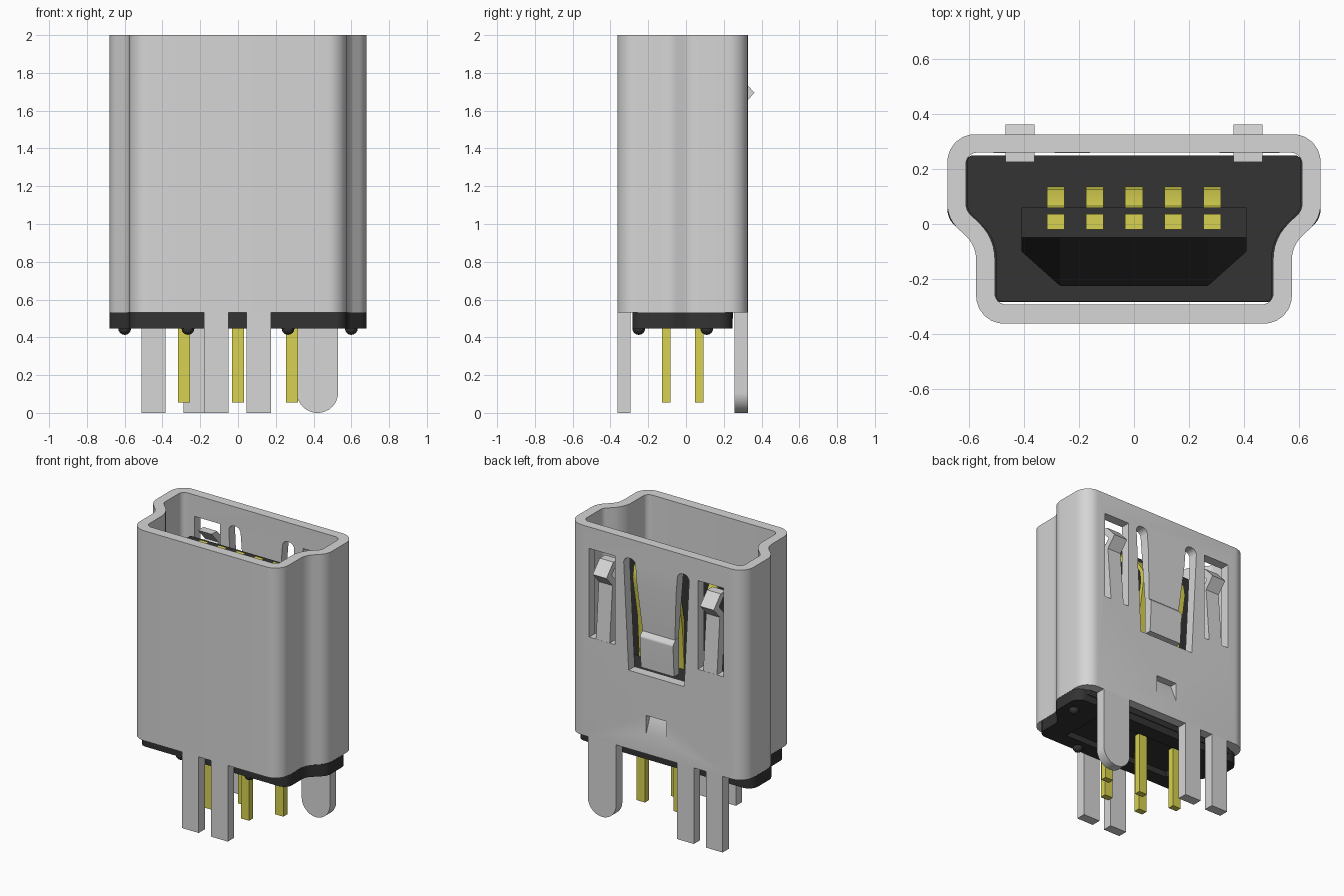
import bpy, bmesh, math
from mathutils import Vector

cube = bpy.data.objects.get("Cube")
if cube:
    bpy.data.objects.remove(cube, do_unlink=True)


def material(name, r, g, b):
    m = bpy.data.materials.new(name)
    m.use_nodes = True
    m.diffuse_color = (r, g, b, 1)
    m.node_tree.nodes["Principled BSDF"].inputs["Base Color"].default_value = (r, g, b, 1)
    return m


STEEL = material("steel grey", 0.67, 0.67, 0.67)
BLACK = material("black plastic", 0.033, 0.033, 0.033)
GOLD = material("contact gold", 0.68, 0.64, 0.08)


def rounded(corners, steps=6):
    """Outline from (u, v, radius) corners, with each corner filleted."""
    out = []
    for i, (u, v, r) in enumerate(corners):
        p = Vector((u, v))
        a = (Vector(corners[i - 1][:2]) - p).normalized()
        b = (Vector(corners[(i + 1) % len(corners)][:2]) - p).normalized()
        if r == 0:
            out.append(p)
            continue
        half = a.angle(b) / 2
        centre = p + (a + b).normalized() * (r / math.sin(half))
        t = r / math.tan(half)
        start, end = p + a * t - centre, p + b * t - centre
        for k in range(steps + 1):
            out.append(centre + start.lerp(end, k / steps).normalized() * r)
    return out


def mirrored(half):
    """Close a right-hand half outline by mirroring it in u."""
    return half + [(-c[0],) + tuple(c[1:]) for c in reversed(half)]


AXES = {"x": lambda u, v, w: (w, u, v), "y": lambda u, v, w: (u, w, v), "z": lambda u, v, w: (u, v, w)}


def finish(name, bm, mat):
    bmesh.ops.recalc_face_normals(bm, faces=bm.faces)
    me = bpy.data.meshes.new(name)
    bm.to_mesh(me)
    bm.free()
    ob = bpy.data.objects.new(name, me)
    bpy.context.collection.objects.link(ob)
    me.materials.append(mat)
    return ob


def loft(name, low, high, axis, lo, hi, mat):
    bm = bmesh.new()
    a = [bm.verts.new(AXES[axis](p[0], p[1], lo)) for p in low]
    b = [bm.verts.new(AXES[axis](p[0], p[1], hi)) for p in high]
    bm.faces.new(a)
    bm.faces.new(b)
    for i in range(len(a)):
        bm.faces.new((a[i - 1], a[i], b[i], b[i - 1]))
    return finish(name, bm, mat)


def prism(name, pts, axis, lo, hi, mat=STEEL):
    return loft(name, pts, pts, axis, lo, hi, mat)


def box(name, x0, x1, y0, y1, z0, z1, mat=STEEL):
    return prism(name, [(x0, y0), (x1, y0), (x1, y1), (x0, y1)], "z", z0, z1, mat)


def band(path, t):
    """Thicken a (y, z) path towards -y."""
    return path + [(y - t, z) for y, z in reversed(path)]


def activate(ob):
    bpy.ops.object.select_all(action="DESELECT")
    ob.select_set(True)
    bpy.context.view_layer.objects.active = ob


def cut(ob, *cutters):
    activate(ob)
    for c in cutters:
        c.hide_render = True
        mod = ob.modifiers.new("cut", "BOOLEAN")
        mod.operation, mod.solver, mod.object = "DIFFERENCE", "EXACT", c
        bpy.ops.object.modifier_apply(modifier=mod.name)
        bpy.data.objects.remove(c, do_unlink=True)


def smooth(ob):
    activate(ob)
    bpy.ops.object.shade_smooth_by_angle(angle=math.radians(30))


# Metal shell: hollow waisted tube
FRONT, BACK, INNER = -0.363, 0.327, 0.26
outer = rounded(mirrored([(0.575, FRONT, 0.1), (0.575, -0.08, 0.12), (0.68, 0.02, 0.12), (0.68, BACK, 0.1)]))
inner = rounded(mirrored([(0.507, -0.293, 0.04), (0.507, -0.052, 0.18), (0.612, 0.05, 0.05), (0.612, INNER, 0.04)]))
shell = prism("shell", outer, "z", 0.532, 2)
cut(shell, prism("bore", inner, "z", 0.4, 2.2))

# Shell openings: side spring windows, central latch cut, sloped dimple
for s in (-1, 1):
    cut(shell, box("window", s * 0.42 - 0.1, s * 0.42 + 0.1, 0.2, 0.4, 1.23, 1.85))
latch = rounded(mirrored([(0.125, 1.37, 0), (0.165, 1.865, 0.04), (0.255, 1.865, 0.04), (0.215, 1.08, 0)]))
cut(shell,
    prism("latch_cut", latch, "y", 0.2, 0.4),
    prism("latch_slope", [(BACK + 0.01, 1.7), (BACK, 1.7), (0.3, 1.36), (BACK + 0.01, 1.36)], "x", -0.16, 0.16),
    prism("dimple", [(BACK + 0.01, 0.67), (BACK, 0.67), (0.275, 0.8), (BACK + 0.01, 0.8)], "x", -0.08, 0.08))
smooth(shell)

# Latch lip at the end of the central tab
lip = rounded([(0.262, 1.12, 0), (0.315, 1.12, 0), (BACK, 1.34, 0.02), (0.3, 1.37, 0.01), (0.262, 1.38, 0)])
smooth(prism("latch_lip", lip, "x", -0.128, 0.128))

# Side springs with outward peaks
spring = band([(BACK, 1.22), (0.295, 1.62), (0.362, 1.695), (0.285, 1.78)], 0.06)
for s, side in ((-1, "right"), (1, "left")):
    prism(side + "_spring", spring, "x", s * 0.415 - 0.053, s * 0.415 + 0.053)

# Shell legs and round-ended tab
for i, x in enumerate((-0.115, 0.11)):
    box(f"front_leg_{i + 1}", x - 0.065, x + 0.065, FRONT, -0.295, 0, 0.54)
for i, x in enumerate((-0.448, -0.225)):
    box(f"back_leg_{i + 1}", x - 0.064, x + 0.064, 0.258, BACK, 0, 0.54)
tab = rounded([(0.312, 0.54, 0), (0.312, 0, 0.108), (0.53, 0, 0.108), (0.53, 0.54, 0)], 10)
smooth(prism("round_tab", tab, "y", 0.258, BACK))

# Plastic insert and base flange with an underside pocket
insert = rounded(mirrored([(0.502, -0.282, 0.02), (0.502, -0.055, 0.17), (0.607, 0.05, 0.05), (0.607, 0.25, 0.02)]))
smooth(prism("insert", insert, "z", 0.5, 1.05, BLACK))
flange = rounded(mirrored([(0.575, -0.284, 0.06), (0.575, -0.08, 0.08), (0.68, 0.02, 0.08), (0.68, 0.245, 0.07)]))
base = prism("base", flange, "z", 0.448, 0.531, BLACK)
cut(base, box("pocket", -0.42, 0.42, -0.18, 0.14, 0.4, 0.49))
smooth(base)

# Standoff domes under the base
for i, (x, y) in enumerate(((-0.6, 0.11), (0.6, 0.11), (-0.265, -0.25), (0.265, -0.25))):
    bpy.ops.mesh.primitive_uv_sphere_add(segments=16, ring_count=8, radius=0.034, location=(x, y, 0.447))
    dome = bpy.context.object
    dome.name = f"standoff_{i + 1}"
    dome.data.materials.append(BLACK)
    smooth(dome)

# Tongue: straight root, then a taper to the tip
root = mirrored([(0.27, -0.225), (0.41, -0.1), (0.41, 0.06)])
tip = mirrored([(0.27, -0.05), (0.41, -0.05), (0.41, 0.06)])
prism("tongue_root", root, "z", 1.04, 1.5, BLACK)
loft("tongue_tip", root, tip, "z", 1.5, 1.82, BLACK)

# Contacts: bowed springs, tip caps and solder pins in two staggered rows
bow = band([(0.065, 1.05), (0.085, 1.35), (0.125, 1.56), (0.136, 1.63), (0.125, 1.7), (0.065, 1.79)], 0.03)
for i in range(5):
    x = (i - 2) * 0.1425
    smooth(prism(f"contact_spring_{i + 1}", bow, "x", x - 0.032, x + 0.032, GOLD))
    box(f"contact_tip_{i + 1}", x - 0.032, x + 0.032, -0.02, 0.037, 1.78, 1.826, GOLD)
    y = 0.07 if i % 2 == 0 else -0.105
    box(f"pin_{i + 1}", x - 0.032, x + 0.032, y - 0.022, y + 0.022, 0.055, 0.52, GOLD)
